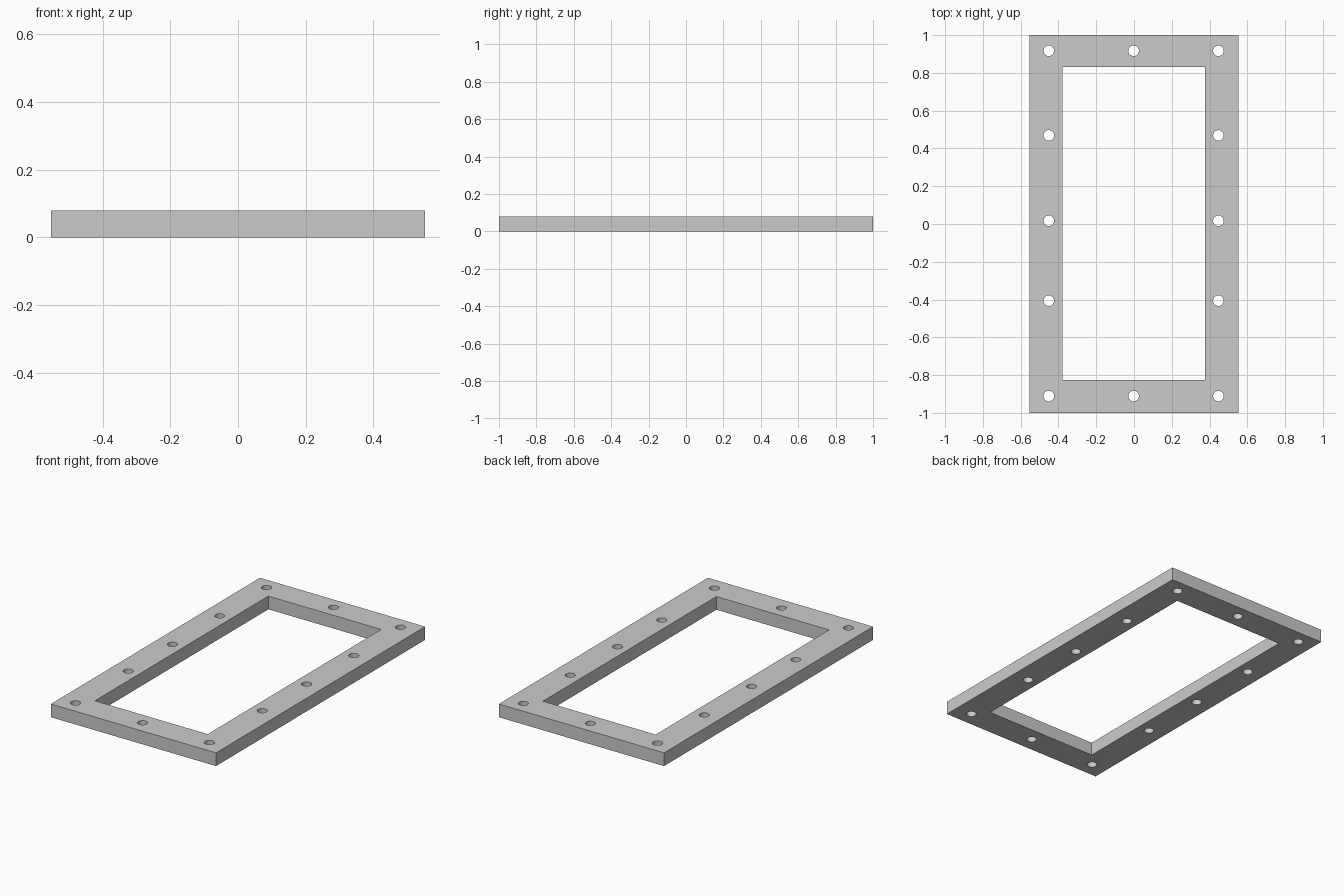
import bpy, math

if "Cube" in bpy.data.objects:
    bpy.data.objects.remove(bpy.data.objects["Cube"])

THICK = 0.08
HOLE_R = 0.028

# flat outline curve; nested loops become openings
curve = bpy.data.curves.new("frame_plate", 'CURVE')
curve.dimensions = '2D'
curve.fill_mode = 'BOTH'
curve.extrude = THICK / 2


def add_loop(points):
    s = curve.splines.new('POLY')
    s.points.add(len(points) - 1)
    for p, (x, y) in zip(s.points, points):
        p.co = (x, y, 0, 1)
    s.use_cyclic_u = True


def rect(x0, x1, y0, y1):
    return [(x0, y0), (x1, y0), (x1, y1), (x0, y1)]


def circle(cx, cy, r, n=32):
    return [(cx + r * math.cos(2 * math.pi * i / n),
             cy + r * math.sin(2 * math.pi * i / n)) for i in range(n)]


# outer edge and window opening
add_loop(rect(-0.553, 0.553, -1, 1))
add_loop(rect(-0.379, 0.376, -0.827, 0.832))

# bolt holes: side rows, then the middle of each end rail
for x in (-0.451, 0.447):
    for y in (0.917, 0.469, 0.017, -0.406, -0.911):
        add_loop(circle(x, y, HOLE_R))
for y in (0.917, -0.911):
    add_loop(circle(-0.002, y, HOLE_R))

plate = bpy.data.objects.new("frame_plate", curve)
plate.location.z = THICK / 2
bpy.context.collection.objects.link(plate)
bpy.context.view_layer.objects.active = plate
plate.select_set(True)
bpy.ops.object.convert(target='MESH')
plate = bpy.context.object

# weld the caps to the walls, smooth only the hole walls
bpy.ops.object.mode_set(mode='EDIT')
bpy.ops.mesh.select_all(action='SELECT')
bpy.ops.mesh.remove_doubles(threshold=0.0001)
bpy.ops.mesh.normals_make_consistent(inside=False)
bpy.ops.object.mode_set(mode='OBJECT')
bpy.ops.object.shade_smooth_by_angle(angle=math.radians(30))
